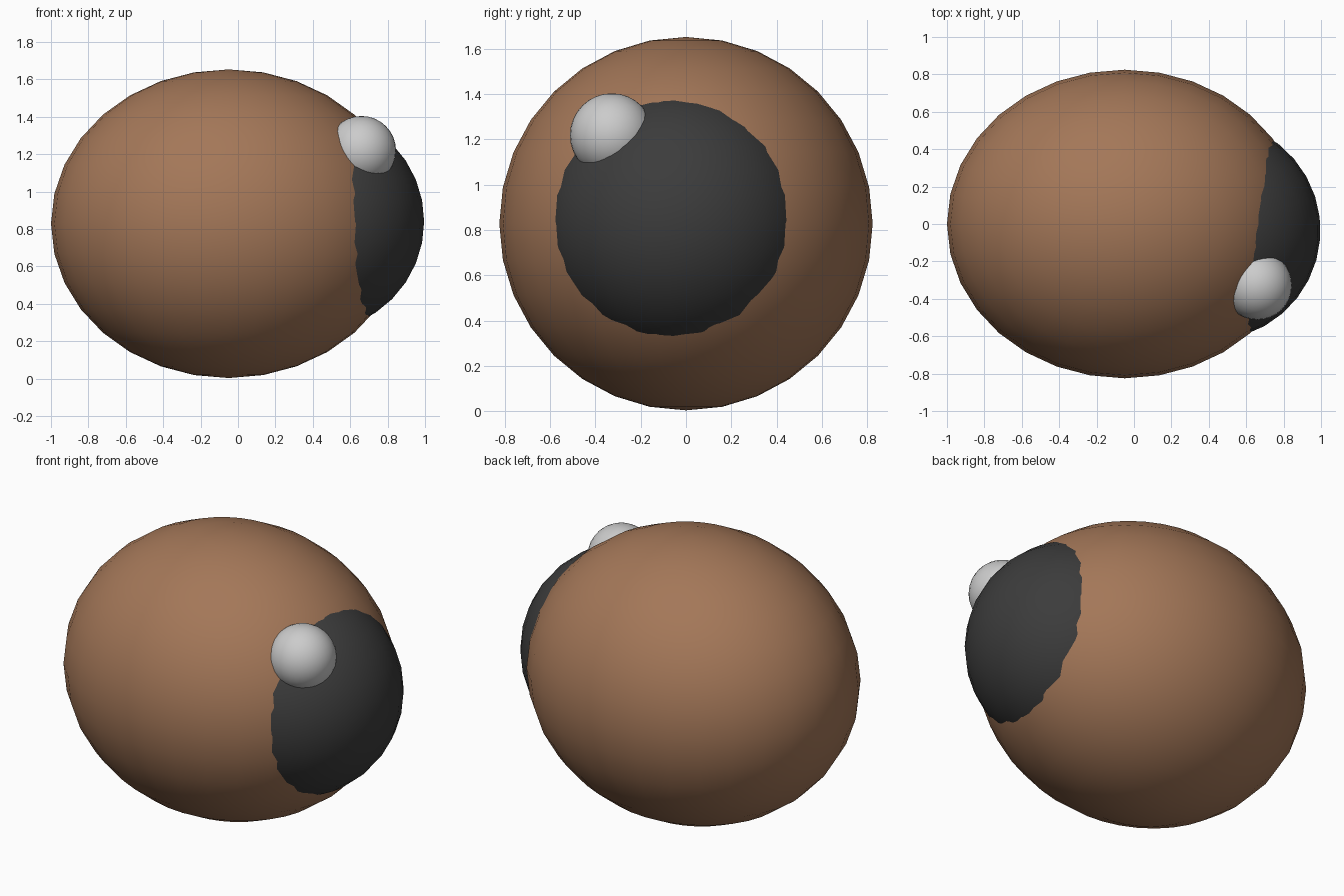
import bpy
from math import radians

if "Cube" in bpy.data.objects:
    bpy.data.objects.remove(bpy.data.objects["Cube"])


def material(name, rgb):
    mat = bpy.data.materials.new(name)
    mat.diffuse_color = (*rgb, 1)
    mat.use_nodes = True
    mat.node_tree.nodes["Principled BSDF"].inputs["Base Color"].default_value = mat.diffuse_color
    return mat


def ball(name, centre, radii, mat=None, turn=0):
    bpy.ops.mesh.primitive_uv_sphere_add(segments=32, ring_count=16, radius=1,
                                         location=centre,
                                         rotation=(0, 0, radians(turn)))
    ob = bpy.context.object
    ob.name = name
    ob.scale = radii
    bpy.ops.object.transform_apply(location=False, rotation=True, scale=True)
    bpy.ops.object.shade_smooth()
    if mat:
        ob.data.materials.append(mat)
    return ob


brown = material("brown", (0.37, 0.185, 0.098))
black = material("black", (0.045, 0.045, 0.045))

# Large egg-shaped eye body
ball("eye_body", (-0.05, 0, 0.828), (0.95, 0.825, 0.825), brown)
# Dark pupil pushing out of the right end
ball("pupil", (0.41, -0.034, 0.84), (0.587, 0.587, 0.587), black, turn=-4.4)
# Small grey highlight sitting on the pupil's edge
ball("highlight", (0.66, -0.328, 1.219), (0.185, 0.185, 0.185))
